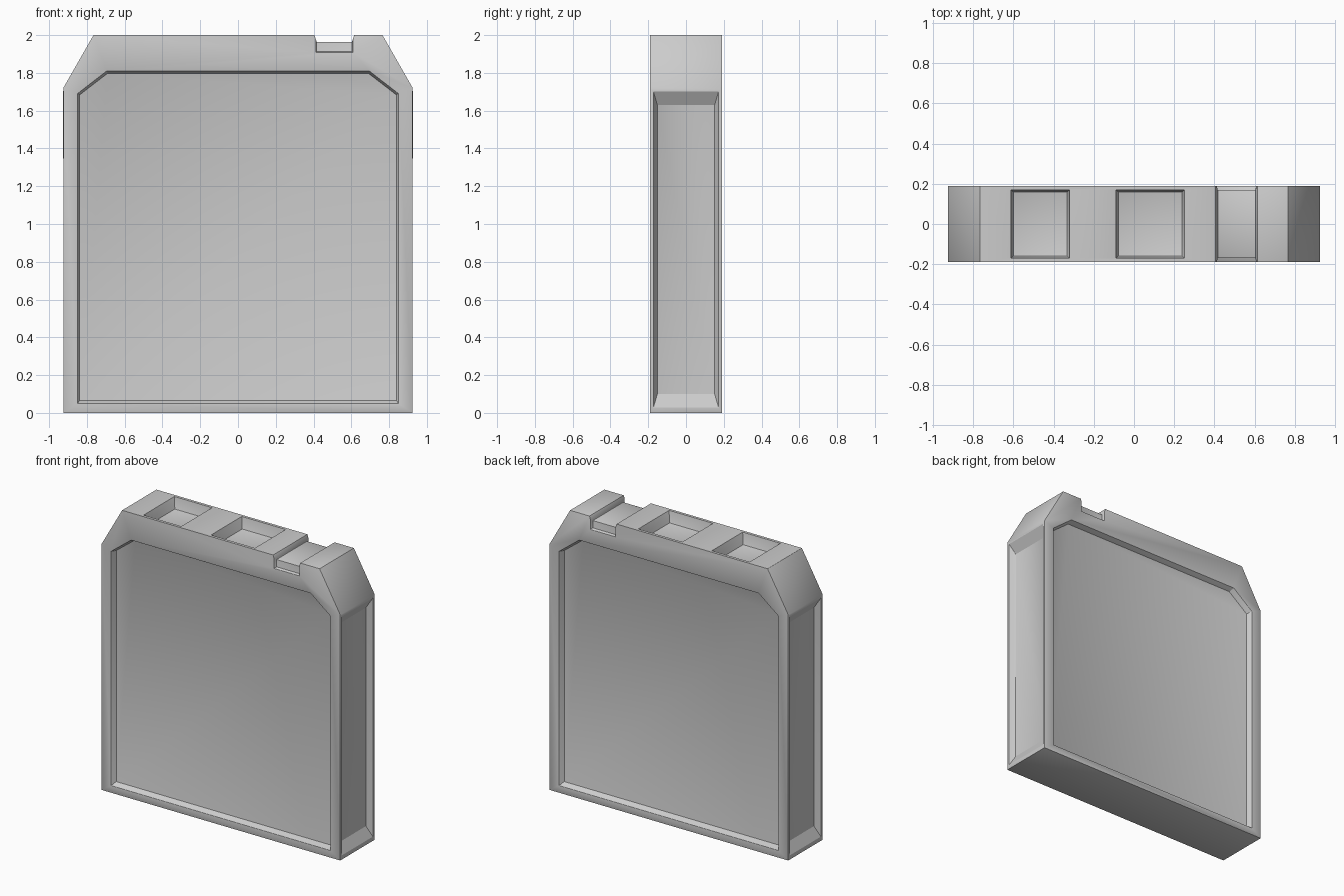
import bpy, bmesh
from mathutils import Vector

if "Cube" in bpy.data.objects:
    bpy.data.objects.remove(bpy.data.objects["Cube"])


def loft(name, a, b):
    """Closed solid between two matching 3D outlines."""
    bm = bmesh.new()
    va = [bm.verts.new(p) for p in a]
    vb = [bm.verts.new(p) for p in b]
    n = len(va)
    bm.faces.new(va)
    bm.faces.new(vb[::-1])
    for i in range(n):
        bm.faces.new((va[i], vb[i], vb[(i + 1) % n], va[(i + 1) % n]))
    bmesh.ops.recalc_face_normals(bm, faces=bm.faces)
    me = bpy.data.meshes.new(name)
    bm.to_mesh(me)
    bm.free()
    ob = bpy.data.objects.new(name, me)
    bpy.context.collection.objects.link(ob)
    return ob


def rect(u0, u1, v0, v1):
    return [(u0, v0), (u1, v0), (u1, v1), (u0, v1)]


HW, HD, H = 0.925, 0.19, 2.0

# Slab with chamfered top corners
outline = [(-HW, 0), (HW, 0), (HW, 1.72), (0.765, H), (-0.765, H), (-HW, 1.72)]
body = loft("cartridge_body", [(x, -HD, z) for x, z in outline],
            [(x, HD, z) for x, z in outline])


def pocket(name, rim, floor, place, depth):
    """Cut a tapered pocket; place(u, v, d) maps to 3D, d = depth below surface."""
    out = [Vector(r) * 1.25 - Vector(f) * 0.25 for r, f in zip(rim, floor)]
    c = loft(name, [place(u, v, -depth * 0.25) for u, v in out],
             [place(u, v, depth) for u, v in floor])
    c.hide_render = True
    c.hide_viewport = True
    m = body.modifiers.new(name, 'BOOLEAN')
    m.operation = 'DIFFERENCE'
    m.solver = 'EXACT'
    m.object = c
    return c


cutters = []
panel_rim = [(-0.85, 0.05), (0.85, 0.05), (0.85, 1.69), (0.695, 1.81), (-0.695, 1.81), (-0.85, 1.69)]
panel_floor = [(-0.838, 0.066), (0.838, 0.066), (0.838, 1.684), (0.69, 1.798), (-0.69, 1.798), (-0.838, 1.684)]
for s, tag in ((-1, "front"), (1, "back")):
    # Label panel recess and notch lip on each broad face
    cutters.append(pocket(tag + "_panel_cutter", panel_rim, panel_floor,
                          lambda u, v, d: (u, s * (HD - d), v), 0.04))
    cutters.append(pocket(tag + "_notch_lip_cutter", rect(0.412, 0.608, 1.908, 2.05),
                          rect(0.416, 0.604, 1.912, 2.05),
                          lambda u, v, d: (u, s * (HD - d), v), 0.022))
    # Grip recess on each narrow side
    cutters.append(pocket(tag + "_grip_cutter", rect(-0.172, 0.172, 0.03, 1.70),
                          rect(-0.152, 0.152, 0.10, 1.63),
                          lambda u, v, d: (s * (HW - d), u, v), 0.04))

# Notch across the top edge
cutters.append(pocket("top_notch_cutter", rect(0.405, 0.615, -0.3, 0.3),
                      rect(0.417, 0.603, -0.3, 0.3), lambda u, v, d: (u, v, H - d), 0.037))
# Two square pockets in the top
for i, (a, b) in enumerate(((-0.612, -0.32), (-0.09, 0.25))):
    cutters.append(pocket(f"top_pocket_cutter_{i}", rect(a, b, -0.17, 0.17),
                          rect(a + 0.012, b - 0.012, -0.158, 0.158),
                          lambda u, v, d: (u, v, H - d), 0.08))

# Slightly softened edges
bev = body.modifiers.new("soft_edges", 'BEVEL')
bev.width = 0.005
bev.segments = 2
bev.limit_method = 'ANGLE'
bev.angle_limit = 0.6

bpy.context.view_layer.objects.active = body
body.select_set(True)
for m in list(body.modifiers):
    bpy.ops.object.modifier_apply(modifier=m.name)
for c in cutters:
    bpy.data.objects.remove(c)
bpy.ops.object.shade_smooth_by_angle(angle=0.5)
